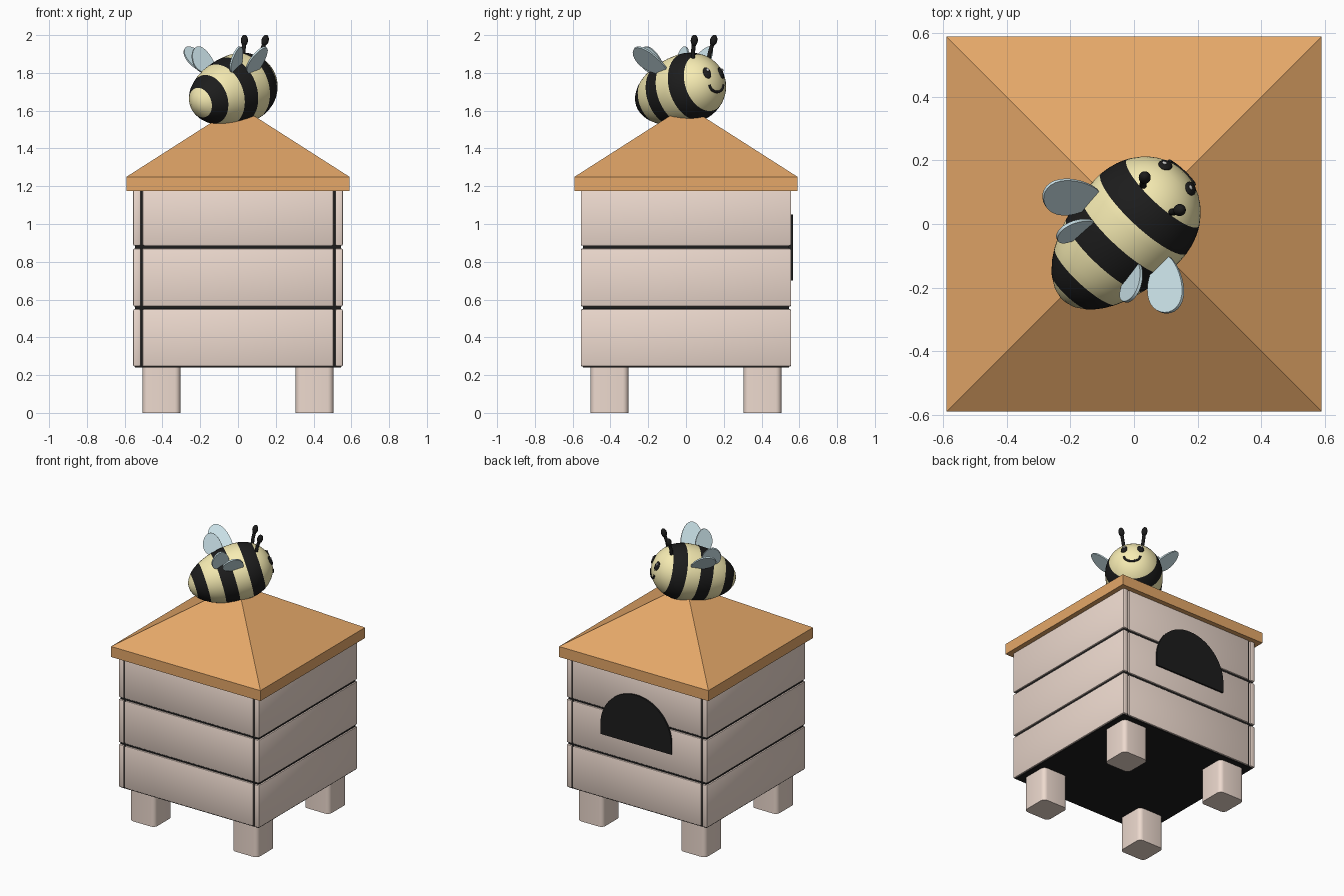
import bpy, bmesh
from math import sin, cos, pi, radians, sqrt
from mathutils import Matrix, Vector

if "Cube" in bpy.data.objects:
    bpy.data.objects.remove(bpy.data.objects["Cube"])


def material(name, rgb):
    m = bpy.data.materials.new(name)
    m.diffuse_color = (*rgb, 1)
    m.use_nodes = True
    m.node_tree.nodes["Principled BSDF"].inputs["Base Color"].default_value = m.diffuse_color
    return m


WOOD = material("wood", (0.85, 0.70, 0.62))
ROOF = material("roof_orange", (0.78, 0.39, 0.14))
BLACK = material("black", (0.012, 0.012, 0.012))
YELLOW = material("yellow", (0.93, 0.84, 0.45))
BLUE = material("wing_blue", (0.60, 0.77, 0.82))
WHITE = material("white", (0.95, 0.95, 0.95))


def finish(name, bm, mats, matrix=Matrix(), smooth=None):
    bmesh.ops.recalc_face_normals(bm, faces=bm.faces)
    me = bpy.data.meshes.new(name)
    bm.to_mesh(me)
    bm.free()
    ob = bpy.data.objects.new(name, me)
    bpy.context.collection.objects.link(ob)
    for m in mats:
        me.materials.append(m)
    me.transform(matrix)
    if smooth:
        bpy.ops.object.select_all(action='DESELECT')
        bpy.context.view_layer.objects.active = ob
        ob.select_set(True)
        bpy.ops.object.shade_smooth_by_angle(angle=radians(smooth))
    return ob


def box(name, lo, hi, mat, bevel=0, segments=1, vertical_only=False):
    lo, hi = Vector(lo), Vector(hi)
    bm = bmesh.new()
    bmesh.ops.create_cube(bm, size=1, matrix=Matrix.Translation((lo + hi) / 2) @ Matrix.Diagonal((*(hi - lo), 1)))
    if bevel:
        edges = [e for e in bm.edges if not vertical_only
                 or abs(e.verts[0].co.z - e.verts[1].co.z) > 0.01]
        bmesh.ops.bevel(bm, geom=edges, offset=bevel, segments=segments, profile=0.5, affect='EDGES')
    return finish(name, bm, [mat], smooth=40 if bevel else None)


def ball(name, centre, radii, mat, frame, rot=None):
    local = Matrix.Translation(centre) @ (rot or Matrix()) @ Matrix.Diagonal((*radii, 1))
    bm = bmesh.new()
    bmesh.ops.create_uvsphere(bm, u_segments=24, v_segments=14, radius=1)
    return finish(name, bm, [mat], frame @ local, 60)


def tube(name, pts, radius, mat, frame):
    cu = bpy.data.curves.new(name, 'CURVE')
    cu.dimensions = '3D'
    cu.bevel_depth, cu.bevel_resolution, cu.use_fill_caps = radius, 3, True
    sp = cu.splines.new('POLY')
    sp.points.add(len(pts) - 1)
    for p, q in zip(sp.points, pts):
        p.co = (*(frame @ Vector(q)), 1)
    cu.materials.append(mat)
    ob = bpy.data.objects.new(name, cu)
    bpy.context.collection.objects.link(ob)
    return ob


# Hive: dark core, three rows of planks, legs
box("hive_core", (-0.545, -0.545, 0.24), (0.545, 0.545, 1.18), BLACK)
for i, (z0, z1) in enumerate([(0.245, 0.549), (0.563, 0.871), (0.885, 1.185)], 1):
    for s, side, end in ((-1, "left", "front"), (1, "right", "back")):
        x = sorted((s * 0.515, s * 0.555))
        box(f"{side}_plank_{i}", (x[0], -0.557, z0), (x[1], 0.557, z1), WOOD, 0.008, 2)
        box(f"{end}_plank_{i}", (-0.506, x[0], z0), (0.506, x[1], z1), WOOD, 0.008, 2)
for sx, side in ((-1, "left"), (1, "right")):
    for sy, end in ((-1, "front"), (1, "back")):
        cx, cy = sx * 0.405, sy * 0.405
        box(f"{end}_{side}_leg", (cx - 0.1, cy - 0.1, 0), (cx + 0.1, cy + 0.1, 0.25),
            WOOD, 0.03, 4, True)

# Arched doorway on the back
bm = bmesh.new()
arch = [(-0.28, 0.70)] + [(-0.28 * cos(pi * k / 32), 0.77 + 0.28 * sin(pi * k / 32))
                          for k in range(33)] + [(0.28, 0.70)]
face = bm.faces.new([bm.verts.new((x, 0.54, z)) for x, z in arch])
ext = bmesh.ops.extrude_face_region(bm, geom=[face])
bmesh.ops.translate(bm, vec=(0, 0.026, 0), verts=[v for v in ext["geom"] if isinstance(v, bmesh.types.BMVert)])
finish("doorway", bm, [BLACK])

# Roof: eave slab with a pyramid
bm = bmesh.new()
rings = [[bm.verts.new((x * 0.59, y * 0.59, z)) for x, y in ((-1, -1), (1, -1), (1, 1), (-1, 1))]
         for z in (1.175, 1.25)]
apex = bm.verts.new((0, 0, 1.627))
bm.faces.new(rings[0])
for k in range(4):
    j = (k + 1) % 4
    bm.faces.new((rings[0][k], rings[0][j], rings[1][j], rings[1][k]))
    bm.faces.new((rings[1][k], rings[1][j], apex))
finish("roof", bm, [ROOF])

# Bee frames: local x is forward, y is left
YAW = Matrix.Rotation(radians(47), 4, 'Z')
BEE = Matrix.Translation((0, 0, 1.715)) @ YAW @ Matrix.Rotation(radians(-14), 4, 'Y')
MID, R, FRONT, REAR = 0.02, 0.186, 0.21, 0.355


def radius_at(a):
    t = (a - MID) / (FRONT if a > MID else REAR)
    return R * sqrt(max(0, 1 - t * t))


def on_face(p, u):
    return Vector((MID + FRONT * sqrt(1 - (p * p + u * u) / R ** 2), p, u))


# Striped body, turned around its long axis
stripes = [(-0.30, -0.228), (-0.135, -0.045), (0.047, 0.137)]
stops = {e for st in stripes for e in st}
for k in range(1, 24):
    a = MID - cos(pi * k / 24) * (REAR if k < 12 else FRONT)
    if all(abs(a - e) > 0.008 for e in stops):
        stops.add(a)
stops = sorted(stops)
N = 48
bm = bmesh.new()
rings = [[bm.verts.new((a, radius_at(a) * cos(2 * pi * k / N), radius_at(a) * sin(2 * pi * k / N)))
          for k in range(N)] for a in stops]
tail, nose = bm.verts.new((MID - REAR, 0, 0)), bm.verts.new((MID + FRONT, 0, 0))
for k in range(N):
    j = (k + 1) % N
    bm.faces.new((tail, rings[0][j], rings[0][k]))
    bm.faces.new((nose, rings[-1][k], rings[-1][j]))
    for r0, r1, a0, a1 in zip(rings, rings[1:], stops, stops[1:]):
        f = bm.faces.new((r0[k], r0[j], r1[j], r1[k]))
        f.material_index = int(any(lo < (a0 + a1) / 2 < hi for lo, hi in stripes))
finish("bee_body", bm, [YELLOW, BLACK], BEE, 60)


# Wing: teardrop blade from a base point, a length vector and a width vector
def wing(name, base, length, width, s):
    flip = Vector((1, s, 1))
    b, l, w = (Vector(v) * flip for v in (base, length, width))
    n = l.cross(w).normalized() * 0.005
    bm = bmesh.new()
    loops = []
    for d in (-1, 1):
        loops.append([bm.verts.new(b + l * (0.5 - 0.5 * cos(t)) + w * 0.5 * sin(t) * (1 - 0.25 * cos(t)) + n * d)
                      for t in (2 * pi * k / 32 for k in range(32))])
        bm.faces.new(loops[-1])
    for k in range(32):
        j = (k + 1) % 32
        bm.faces.new((loops[0][k], loops[0][j], loops[1][j], loops[1][k]))
    finish(name, bm, [BLUE], YAW, 40)


# Face, antennae and wings, mirrored
for s, side in ((1, "left"), (-1, "right")):
    eye = on_face(s * 0.054, 0.033)
    n = Vector(((eye.x - MID) / FRONT ** 2, eye.y / R ** 2, eye.z / R ** 2)).normalized()
    rot = Vector((1, 0, 0)).rotation_difference(n).to_matrix().to_4x4()
    ball(f"{side}_eye", eye, (0.010, 0.022, 0.032), BLACK, BEE, rot)
    ball(f"{side}_eye_glint", eye + n * 0.008 + Vector((0, 0.004, 0.014)), (0.004, 0.008, 0.009), WHITE, BEE, rot)
    foot, tip = Vector((0.105, s * 0.058, 1.86)), Vector((0.13, s * 0.075, 1.972))
    tube(f"{side}_antenna", [foot, foot.lerp(tip, 0.5) + Vector((-0.004, 0, 0)), tip], 0.011, BLACK, YAW)
    lean = Vector((0, 0, 1)).rotation_difference(tip - foot).to_matrix().to_4x4()
    ball(f"{side}_antenna_tip", tip, (0.019, 0.019, 0.030), BLACK, YAW, lean)
    wing(f"{side}_front_wing", (-0.005, 0.141, 1.81), (-0.132, 0.123, 0.10), (0.073, 0.078, 0.10), s)
    wing(f"{side}_rear_wing", (-0.084, 0.091, 1.828), (-0.11, 0.06, 0.07), (0.05, 0.03, 0.12), s)
smile = [on_face(0.052 * cos(t), -0.032 - 0.038 * sin(t)) for t in (pi * k / 16 for k in range(17))]
tube("smile", smile, 0.007, BLACK, BEE)
